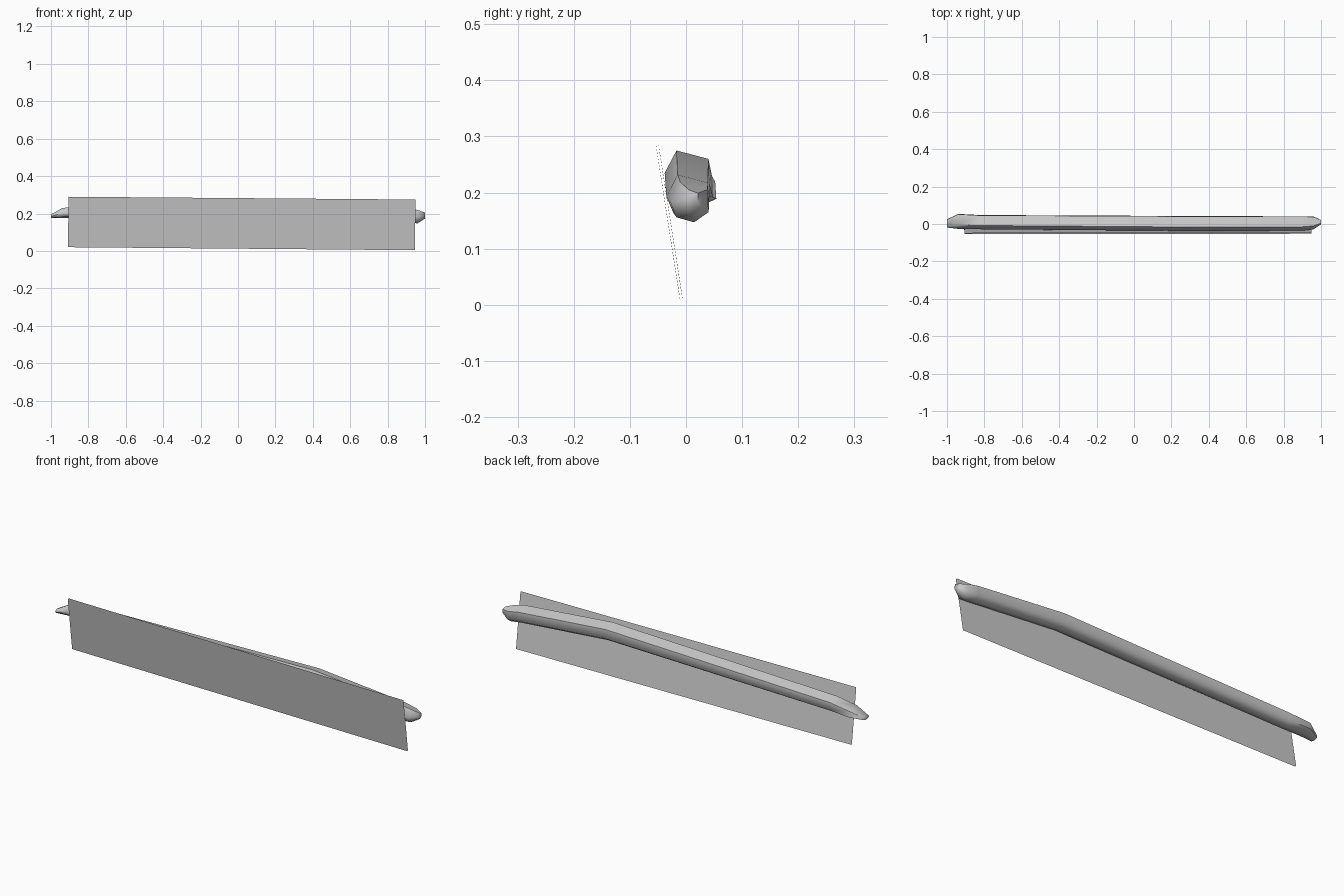
import bpy, bmesh, math
from mathutils import Vector

cube = bpy.data.objects.get("Cube")
if cube:
    bpy.data.objects.remove(cube, do_unlink=True)

# One plain grey for everything
grey = bpy.data.materials.new("plain grey")
grey.use_nodes = True
colour = (0.6, 0.6, 0.6, 1)
grey.diffuse_color = colour
grey.node_tree.nodes["Principled BSDF"].inputs["Base Color"].default_value = colour


def make_object(name, bm):
    mesh = bpy.data.meshes.new(name)
    bm.to_mesh(mesh)
    bm.free()
    mesh.materials.append(grey)
    obj = bpy.data.objects.new(name, mesh)
    bpy.context.collection.objects.link(obj)
    return obj


# Hanging sheet: two thin parallel faces, open around the rim
corners = [(-0.91, -0.012, 0.02), (0.945, -0.01, 0.004),
           (0.95, -0.052, 0.274), (-0.905, -0.054, 0.289)]
gap = Vector((0, 0.0045, 0.0007))
bm = bmesh.new()
front = [bm.verts.new(c) for c in corners]
back = [bm.verts.new(Vector(c) + gap) for c in corners]
bm.faces.new(front)
bm.faces.new(reversed(back))
make_object("sheet", bm)

# Bent pole: an irregular six-sided section lofted along a path
section = [(-0.019, 0.04), (0.038, 0.025), (0.04, -0.02),
           (0.01, -0.04), (-0.027, -0.03), (-0.04, 0.0)]
# x, centre y, centre z, scale in y, scale in z
stations = [(-1.0, 0.003, 0.185, 0.55, 0.25),
            (-0.94, 0.014, 0.202, 1.0, 0.67),
            (-0.83, 0.010, 0.209, 0.95, 0.85),
            (0.42, 0.002, 0.235, 1.0, 1.0),
            (0.90, 0.003, 0.193, 0.95, 0.97),
            (0.96, 0.006, 0.183, 0.85, 0.9),
            (1.0, 0.010, 0.189, 0.3, 0.4)]
bm = bmesh.new()
rings = [[bm.verts.new((x, cy + y * sy, cz + z * sz)) for y, z in section]
         for x, cy, cz, sy, sz in stations]
for a, b in zip(rings, rings[1:]):
    for i in range(len(section)):
        j = (i + 1) % len(section)
        bm.faces.new((a[i], a[j], b[j], b[i]))
bm.faces.new(rings[0])
bm.faces.new(rings[-1])
bmesh.ops.recalc_face_normals(bm, faces=bm.faces)
pole = make_object("pole", bm)

# Smooth the pole while keeping its sharp end edges
bpy.ops.object.select_all(action='DESELECT')
pole.select_set(True)
bpy.context.view_layer.objects.active = pole
bpy.ops.object.shade_smooth_by_angle(angle=math.radians(65))
